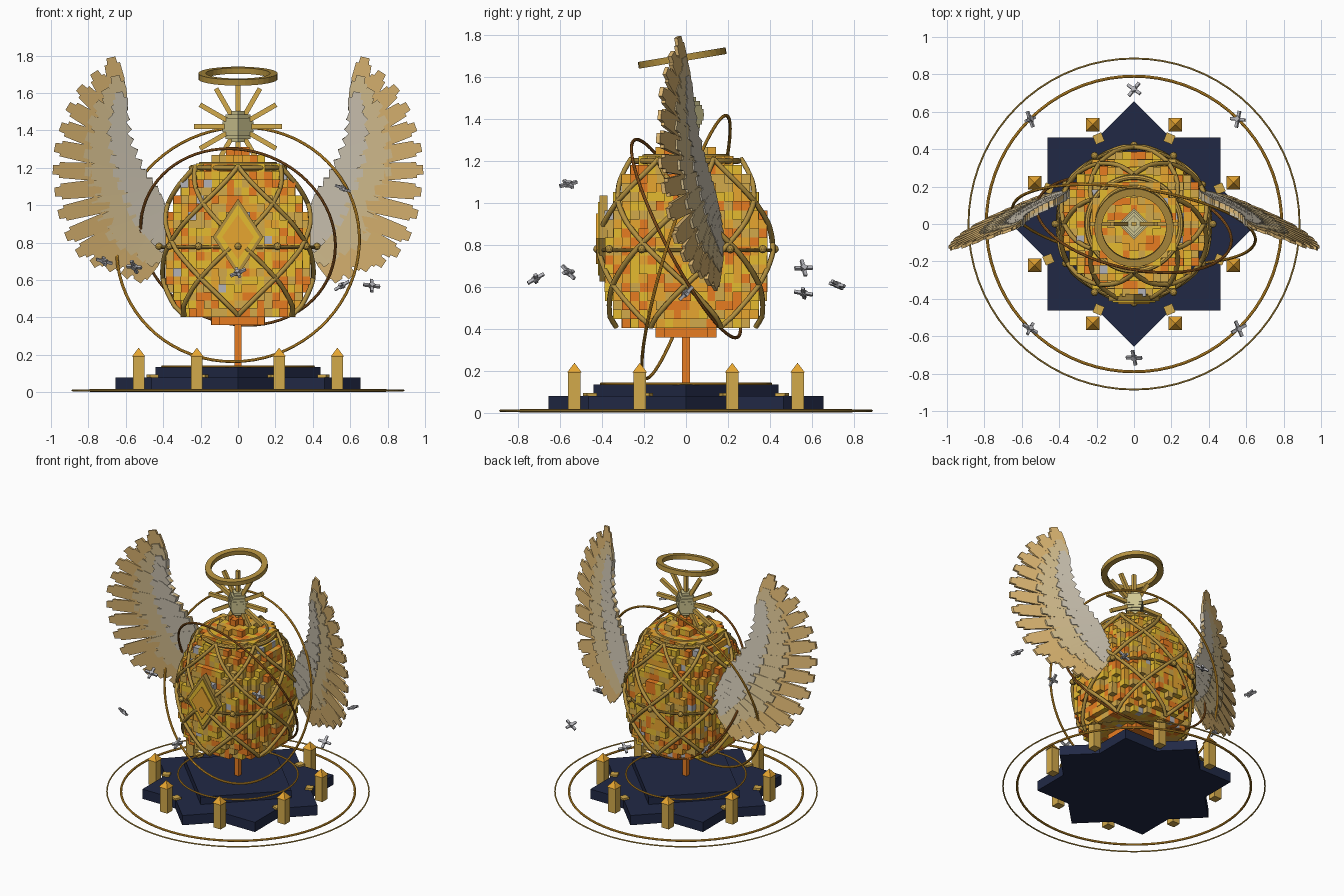
import bpy, bmesh, math, random
from mathutils import Matrix, Vector, Euler

if "Cube" in bpy.data.objects:
    bpy.data.objects.remove(bpy.data.objects["Cube"])
random.seed(4)
pi = math.pi

def mat(name, c):
    m = bpy.data.materials.new(name)
    m.diffuse_color = (*c, 1)
    m.use_nodes = True
    m.node_tree.nodes["Principled BSDF"].inputs["Base Color"].default_value = m.diffuse_color
    return m

GOLD = mat("gold", (.65, .40, .07))
DARK = mat("dark_gold", (.45, .28, .05))
AMBER = mat("amber", (.80, .38, .03))
ORANGE = mat("orange", (.80, .20, .015))
YELLOW = mat("yellow", (.78, .50, .03))
PALE = mat("pale_gold", (.62, .56, .28))
COPPER = mat("copper", (.40, .14, .02))
NAVY = mat("navy", (.015, .022, .06))
SILVER = mat("silver", (.45, .45, .48))
TAN = mat("tan_feather", (.72, .47, .17))
CREAM = mat("cream_feather", (.68, .53, .28))
IVORY = mat("ivory_feather", (.62, .56, .45))

def finish(bm, name, m):
    bmesh.ops.recalc_face_normals(bm, faces=bm.faces)
    me = bpy.data.meshes.new(name)
    bm.to_mesh(me)
    bm.free()
    me.materials.append(m)
    ob = bpy.data.objects.new(name, me)
    bpy.context.collection.objects.link(ob)
    return ob

def box(bm, c, s, rot=None):
    r = (rot or Matrix.Identity(3)).to_4x4()
    bmesh.ops.create_cube(bm, size=1, matrix=Matrix.Translation(c) @ r @ Matrix.Diagonal((*s, 1)))

def rz(a):
    return Matrix.Rotation(a, 3, 'Z')

def ring(name, R, r, z, m, rot=(0, 0, 0)):
    bpy.ops.mesh.primitive_torus_add(location=(0, 0, z), rotation=rot, major_radius=R, minor_radius=r,
                                     major_segments=72, minor_segments=8)
    ob = bpy.context.object
    ob.name = name
    ob.data.materials.append(m)
    bpy.ops.object.shade_smooth_by_angle()

# Eight-pointed star plinth with a square upper tier turned 45 degrees
bm = bmesh.new()
inner = .655 * math.sqrt(.5) / math.cos(pi / 8)
vs = []
for i in range(16):
    r, a = (.655 if i % 2 == 0 else inner), i * pi / 8
    vs.append(bm.verts.new((r * math.cos(a), r * math.sin(a), .008)))
ex = bmesh.ops.extrude_face_region(bm, geom=[bm.faces.new(vs)])
bmesh.ops.translate(bm, vec=(0, 0, .072), verts=[v for v in ex['geom'] if isinstance(v, bmesh.types.BMVert)])
finish(bm, "plinth_lower", NAVY)
bm = bmesh.new()
box(bm, (0, 0, .1075), (.622, .622, .055), rz(pi / 4))
finish(bm, "plinth_upper", NAVY)
ring("plinth_ring", .405, .006, .138, AMBER)
ring("ground_ring_inner", .79, .008, .01, AMBER)
ring("ground_ring_outer", .885, .005, .01, GOLD)

# Pillars with pyramid caps and small tabs
bp, bc, bt = bmesh.new(), bmesh.new(), bmesh.new()
for i in range(8):
    a = pi / 8 + i * pi / 4
    d = Vector((math.cos(a), math.sin(a), 0))
    box(bp, d * .575 + Vector((0, 0, .1)), (.06, .06, .185))
    bmesh.ops.create_cone(bc, cap_ends=True, segments=4, radius1=.05, radius2=.002, depth=.045,
                          matrix=Matrix.Translation(d * .575 + Vector((0, 0, .214))) @ Matrix.Rotation(pi / 4, 4, 'Z'))
    box(bt, d * .495 + Vector((0, 0, .087)), (.05, .05, .014), rz(a))
finish(bp, "pillars", GOLD)
finish(bc, "pillar_caps", AMBER)
finish(bt, "plinth_tabs", GOLD)

# Stem under the egg
bm = bmesh.new()
box(bm, (0, 0, .26), (.036, .036, .26))
finish(bm, "stem", ORANGE)

# Voxel egg shell
PROF = [(.36, .17), (.399, .17), (.4, .31), (.46, .35), (.6, .385), (.76, .4), (.9, .388), (1.0, .362),
        (1.1, .315), (1.18, .265), (1.219, .24), (1.22, .14), (1.262, .13), (1.263, .06), (1.32, .06)]

def egg_r(z):
    for (z0, r0), (z1, r1) in zip(PROF, PROF[1:]):
        if z0 <= z <= z1:
            return r0 + (r1 - r0) * (z - z0) / (z1 - z0)
    return 0

P, H = .0405, .0432
cells = set()
for k in range(22):
    r = egg_r(.36 + (k + .5) * H) + .004
    for i in range(-11, 12):
        for j in range(-11, 12):
            if math.hypot(i, j) * P <= r - P * .3:
                cells.add((i, j, k))
palette = [("egg_amber", AMBER, 4), ("egg_yellow", YELLOW, 4), ("egg_gold", GOLD, 3), ("egg_orange", ORANGE, 3),
           ("egg_silver", SILVER, .4)]
bms = [bmesh.new() for _ in palette]
for i, j, k in sorted(cells):
    if all(n in cells for n in ((i+1, j, k), (i-1, j, k), (i, j+1, k), (i, j-1, k), (i, j, k+1), (i, j, k-1))):
        continue
    n = 3 if k in (0, 21) else random.choices(range(5), [p[2] for p in palette])[0]
    g = random.choice((0, .002, .006))
    box(bms[n], (i * P, j * P, .36 + (k + .5) * H), (P + g, P + g, H))
for b, p in zip(bms, palette):
    finish(b, p[0], p[1])

# Lattice of crossing helical ribs
cu = bpy.data.curves.new("egg_lattice", 'CURVE')
cu.dimensions = '3D'
cu.bevel_depth = .013
cu.bevel_resolution = 1
cu.materials.append(DARK)
for s in (1, -1):
    for m in range(6):
        sp = cu.splines.new('POLY')
        sp.points.add(32)
        for q in range(33):
            t = q / 32
            z = .41 + .8 * t
            a = math.radians(-90 + 60 * m + s * 120 * t)
            r = egg_r(z) + .016
            sp.points[q].co = (r * math.cos(a), r * math.sin(a), z, 1)
bpy.context.collection.objects.link(bpy.data.objects.new("egg_lattice", cu))
ring("egg_waist_ring", .405, .009, .775, DARK)
ring("egg_top_ring", .25, .014, 1.2, GOLD)
ring("egg_crown_ring", .2, .01, 1.222, GOLD)
bm = bmesh.new()
for i in range(12):
    a = i * pi / 6
    bmesh.ops.create_icosphere(bm, subdivisions=2, radius=.02,
                               matrix=Matrix.Translation((.422 * math.cos(a), .422 * math.sin(a), .78)))
finish(bm, "waist_beads", DARK)

# Diamond emblem on the front
def diamond(name, w, h, y0, y1, m, zc=.83):
    bm = bmesh.new()
    lo, hi = ([bm.verts.new((x, y, zc + z)) for x, z in ((w, 0), (0, h), (-w, 0), (0, -h))] for y in (y0, y1))
    bm.faces.new(lo)
    bm.faces.new(hi)
    for i in range(4):
        bm.faces.new((lo[i], lo[i-1], hi[i-1], hi[i]))
    finish(bm, name, m)
diamond("emblem_frame", .135, .205, -.412, -.375, DARK)
diamond("emblem_plate", .115, .175, -.42, -.38, YELLOW)
diamond("emblem_core", .085, .12, -.428, -.38, AMBER)

# Crowning orb of stacked slabs, with a sunburst
bm = bmesh.new()
for k in range(-4, 5):
    r = math.sqrt(.085 ** 2 - (k * .0175) ** 2)
    box(bm, (0, 0, 1.42 + k * .0185), (r * 1.41, r * 1.41, .0185), rz(pi / 4))
finish(bm, "orb", PALE)
bm = bmesh.new()
for i in range(12):
    a = i * pi / 6
    L = .235 if i != 9 else .12
    c = (.04 + L) / 2
    box(bm, (c * math.cos(a), 0, 1.42 + c * math.sin(a)), (L - .04, .024, .026), Matrix.Rotation(-a, 3, 'Y'))
finish(bm, "sunburst_rays", GOLD)

# Halo: a square-section band, tipped up at the back
bm = bmesh.new()
sq = [bm.verts.new((x, 0, z)) for x, z in ((.172, -.016), (.212, -.016), (.212, .016), (.172, .016))]
loop = [bm.edges.new((sq[i], sq[i - 1])) for i in range(4)]
bmesh.ops.spin(bm, geom=sq + loop, axis=(0, 0, 1), cent=(0, 0, 0), angle=2 * pi, steps=36)
bmesh.ops.remove_doubles(bm, verts=bm.verts, dist=.0005)
halo = finish(bm, "halo", DARK)
halo.location = (0, -.018, 1.69)
halo.rotation_euler.x = math.radians(9.5)

# Tilted orbit rings
ring("orbit_ring_large", .655, .008, .79, AMBER, (math.radians(73), 0, math.radians(-8)))
ring("orbit_ring_small", .53, .008, .83, COPPER, (math.radians(117), 0, math.radians(-12)))

# Wings: three layers of notched feathers on a bent sheet that leans forward
TIPS = [(.68, 1.79), (.77, 1.71), (.85, 1.63), (.91, 1.53), (.95, 1.42), (.98, 1.31), (.99, 1.19), (.98, 1.07),
        (.96, .95), (.92, .83), (.86, .74), (.78, .685), (.70, .66), (.61, .62), (.54, .595)]
ARM = [(.615, 1.5), (.575, 1.34), (.5, 1.18), (.41, 1.06), (.37, .95), (.36, .85)]

def sheet_y(p):
    u = p.x - .34
    return .165 - .27 * u - .2 * u * u - .1 * (p.y - .9)

def feather(bm, R, T, w, y0, y1, s):
    d = T - R
    L = d.length
    d.normalize()
    n = Vector((-d.y, d.x))
    half = [(0, .6), (.6 * L, 1), (L - .035, .9), (L - .035, .58), (L, .52)]
    pts = [R + d * t + n * w * k for t, k in half] + [R + d * t - n * w * k for t, k in reversed(half)]
    lo, hi = ([bm.verts.new((s * p.x, sheet_y(p) + y, p.y)) for p in pts] for y in (y0, y1))
    bm.faces.new(lo)
    bm.faces.new(hi)
    for i in range(len(pts)):
        bm.faces.new((lo[i], lo[i-1], hi[i-1], hi[i]))

for side, s in (("right", 1), ("left", -1)):
    for lname, frac, w, y0, y1, m in (("primary", 1, .047, -.008, .008, TAN), ("secondary", .66, .046, -.018, .01, CREAM),
                                      ("covert", .36, .042, -.028, .012, IVORY)):
        bm = bmesh.new()
        for i, t in enumerate(TIPS):
            u = i / (len(TIPS) - 1) * (len(ARM) - 1)
            k = min(int(u), len(ARM) - 2)
            R = Vector(ARM[k]).lerp(Vector(ARM[k + 1]), u - k)
            e = .003 * (i % 2)
            feather(bm, R, R.lerp(Vector(t), frac), w, y0 - e, y1, s)
        finish(bm, f"{side}_wing_{lname}_feathers", m)

# Small floating crosses circling the egg
bm = bmesh.new()
for x, y, z in ((.56, -.56, 1.09), (-.555, -.56, .67), (.555, .56, .57), (-.555, .56, .69), (0, -.715, .64),
                (0, .72, .61), (.715, 0, .57), (-.715, 0, .7)):
    R = Euler([random.uniform(-.9, .9) for _ in range(3)]).to_matrix()
    box(bm, (x, y, z), (.026, .026, .026), R)
    for a in (pi / 4, -pi / 4):
        box(bm, (x, y, z), (.09, .016, .014), R @ rz(a))
finish(bm, "floating_crosses", SILVER)
